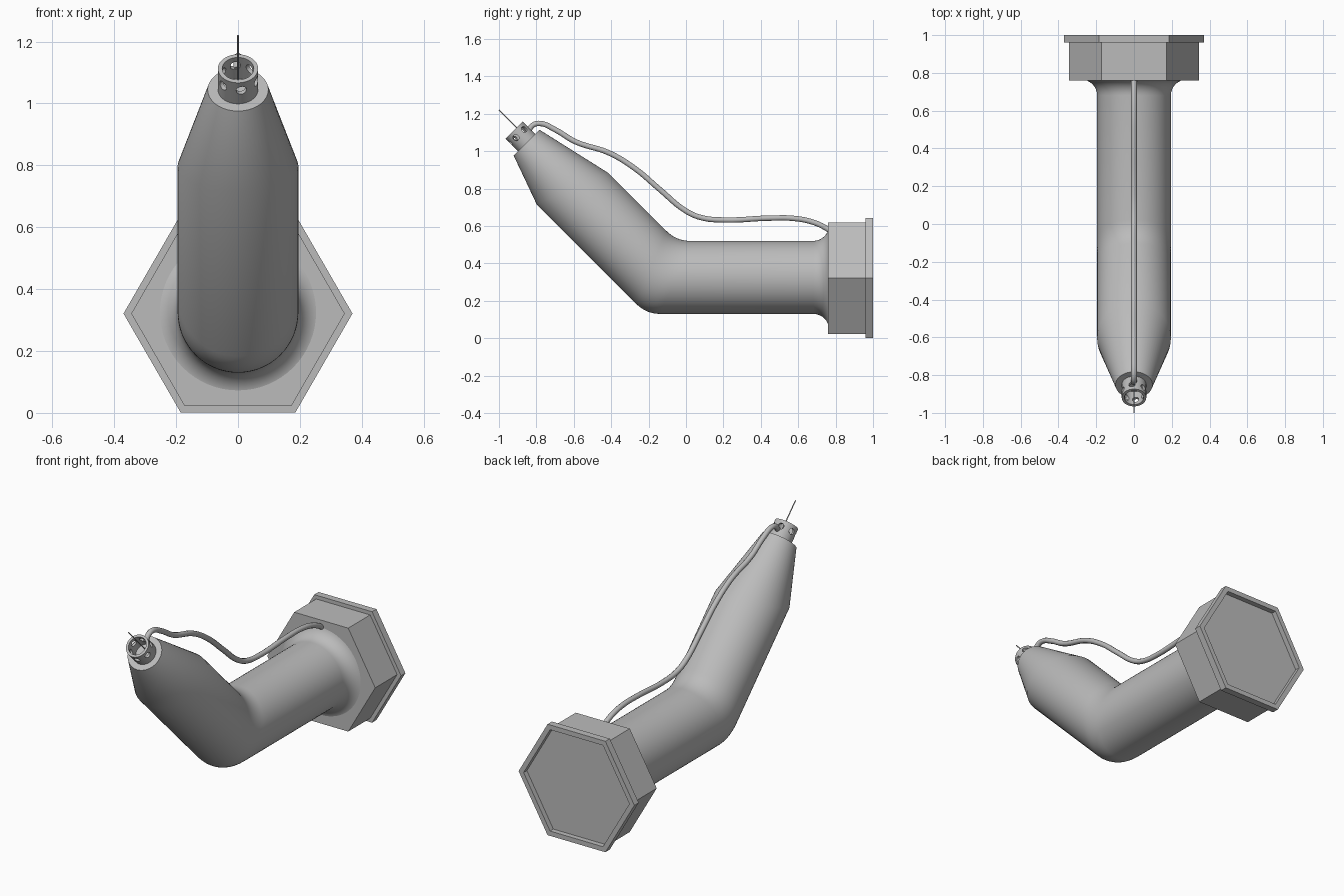
import bpy, bmesh
from math import sin, cos, pi, tan, radians
from mathutils import Vector, Matrix

if "Cube" in bpy.data.objects:
    bpy.data.objects.remove(bpy.data.objects["Cube"])

grey = bpy.data.materials.new("plain grey")
grey.use_nodes = True
grey.diffuse_color = (0.5, 0.5, 0.5, 1)
grey.node_tree.nodes["Principled BSDF"].inputs["Base Color"].default_value = (0.5, 0.5, 0.5, 1)

JOINT = Vector((0, -0.132, 0.325))         # where the two pipe axes meet
AXIS = Vector((0, -1, 1)).normalized()     # direction of the raised half
SIDE = Vector((1, 0, 0))
UP = Vector((0, 1, 1)).normalized()        # square to the raised half
BACK = Vector((0, 1, 0))
RADIUS = 0.195


def loft(name, rings, closed=False, angle=32):
    """Skin a list of rings; cap the ends, or join last to first."""
    bm = bmesh.new()
    loops = [[bm.verts.new(p) for p in ring] for ring in rings]
    n = len(loops[0])
    pairs = list(zip(loops, loops[1:]))
    if closed:
        pairs.append((loops[-1], loops[0]))
    else:
        bm.faces.new(loops[0])
        bm.faces.new(loops[-1])
    for a, b in pairs:
        for i in range(n):
            j = (i + 1) % n
            bm.faces.new((a[i], a[j], b[j], b[i]))
    bmesh.ops.recalc_face_normals(bm, faces=bm.faces)
    mesh = bpy.data.meshes.new(name)
    bm.to_mesh(mesh)
    bm.free()
    mesh.materials.append(grey)
    obj = bpy.data.objects.new(name, mesh)
    bpy.context.collection.objects.link(obj)
    smooth(obj, angle)
    return obj


def smooth(obj, angle):
    bpy.ops.object.select_all(action='DESELECT')
    obj.select_set(True)
    bpy.context.view_layer.objects.active = obj
    bpy.ops.object.shade_smooth_by_angle(angle=radians(angle))


def ring(centre, r, u, v, n=64, shift=lambda a: Vector()):
    return [centre + u * (r * sin(a)) + v * (r * cos(a)) + shift(a)
            for a in (2 * pi * i / n for i in range(n))]


# Bent pipe: flared foot, rounded mitre, tapered tip
Z = Vector((0, 0, 1))
rings = []
for i in range(9):
    t = i / 8 * pi / 2
    centre = Vector((0, 0.68 + 0.085 * cos(t), JOINT.z))
    rings.append(ring(centre, RADIUS + 0.085 * (1 - sin(t)), SIDE, Z))
mitre = Vector((0, tan(pi / 8), 1))
for i in range(9):
    t = i / 8
    centre = JOINT + 0.075 * ((1 - t) ** 2 * BACK + t * t * AXIS)
    rings.append(ring(centre, RADIUS, SIDE, mitre))
rings.append(ring(JOINT + AXIS * 0.67, RADIUS, SIDE, UP,
                  shift=lambda a: AXIS * (-0.077 * cos(a))))
rings.append(ring(JOINT + AXIS * 1.018, 0.098, SIDE, UP))
loft("bent_pipe", rings)

# Hexagonal base with a wider rim and a recessed back
hexagon = [(0.345, 0.76), (0.345, 0.96), (0.37, 0.96), (0.37, 1.0),
           (0.338, 1.0), (0.338, 0.97)]
loft("hexagonal_base",
     [[Vector((r * cos(k * pi / 3), y, 0.321 + r * sin(k * pi / 3))) for k in range(6)]
      for r, y in hexagon], angle=20)

# Nozzle collar with six round holes
foot, top = JOINT + AXIS * 1.0, JOINT + AXIS * 1.114
collar = loft("nozzle_collar", [ring(c, r, SIDE, UP, 48) for c, r in
              ((foot, 0.065), (top, 0.065), (top, 0.051), (foot, 0.051))], closed=True)
bm = bmesh.new()
for k in range(6):
    a = radians(170 + 60 * k)
    out = SIDE * sin(a) + UP * cos(a)
    place = Matrix.Translation(JOINT + AXIS * 1.078 + out * 0.062)
    bmesh.ops.create_cone(bm, cap_ends=True, segments=20, radius1=0.017, radius2=0.017,
                          depth=0.04,
                          matrix=place @ out.to_track_quat('Z', 'Y').to_matrix().to_4x4())
cut_mesh = bpy.data.meshes.new("hole_cutter")
bm.to_mesh(cut_mesh)
bm.free()
cutter = bpy.data.objects.new("hole_cutter", cut_mesh)
cutter.hide_render = True
bpy.context.collection.objects.link(cutter)
holes = collar.modifiers.new("holes", 'BOOLEAN')
holes.operation, holes.solver, holes.object = 'DIFFERENCE', 'EXACT', cutter
smooth(collar, 32)
bpy.ops.object.modifier_apply(modifier="holes")
bpy.data.objects.remove(cutter)
smooth(collar, 32)

# Thin needle standing in the nozzle
tip = Vector((0, -1.0, 1.22))
loft("needle", [ring(tip - AXIS * 0.24, 0.003, SIDE, UP, 8), ring(tip, 0.003, SIDE, UP, 8)], angle=60)

# Cable from the base to the nozzle
path = [(0.79, 0.56), (0.75, 0.588), (0.68, 0.62), (0.58, 0.64), (0.45, 0.642), (0.2, 0.632),
        (0.08, 0.645), (0, 0.68), (-0.14, 0.795), (-0.27, 0.905), (-0.41, 0.99), (-0.59, 1.05),
        (-0.7, 1.115), (-0.78, 1.148), (-0.82, 1.138), (-0.84, 1.11)]
curve = bpy.data.curves.new("cable", 'CURVE')
curve.dimensions = '3D'
curve.bevel_depth = 0.015
curve.bevel_resolution = 3
curve.resolution_u = 6
curve.use_fill_caps = True
spline = curve.splines.new('BEZIER')
spline.bezier_points.add(len(path) - 1)
for point, (y, z) in zip(spline.bezier_points, path):
    point.co = (0, y, z)
    point.handle_left_type = point.handle_right_type = 'AUTO'
curve.materials.append(grey)
cable = bpy.data.objects.new("cable", curve)
bpy.context.collection.objects.link(cable)
